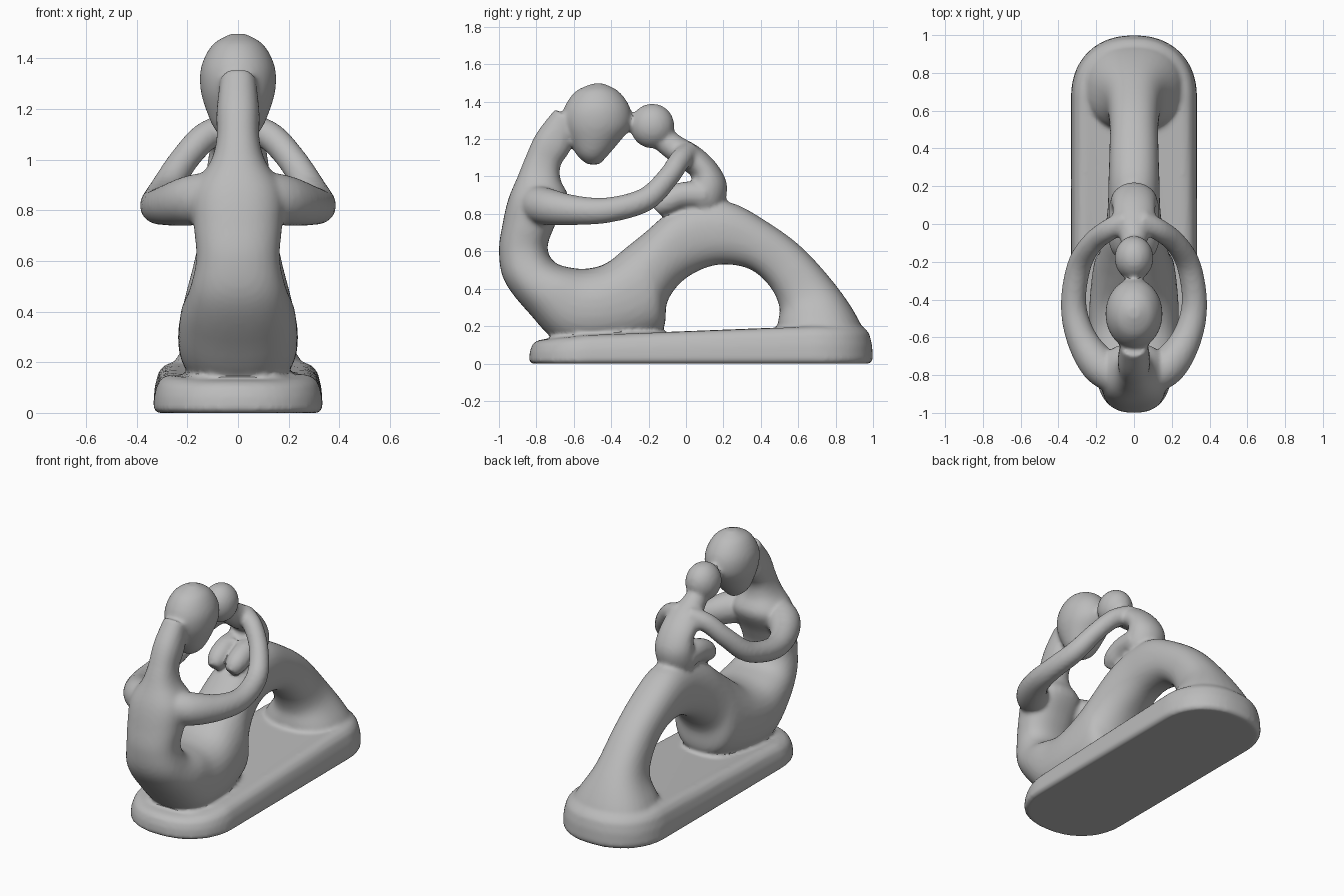
import bpy, bmesh, math
from mathutils import Vector

cube = bpy.data.objects.get("Cube")
if cube:
    bpy.data.objects.remove(cube, do_unlink=True)

stone = bpy.data.materials.new("grey_stone")
stone.use_nodes = True
GREY = (0.5, 0.5, 0.5, 1)
stone.diffuse_color = GREY
stone.node_tree.nodes["Principled BSDF"].inputs["Base Color"].default_value = GREY
parts = []


def skin(name, rings):
    """Closed skin over a list of point rings."""
    bm = bmesh.new()
    loops = [[bm.verts.new(p) for p in ring] for ring in rings]
    n = len(loops[0])
    for a, b in zip(loops, loops[1:]):
        for i in range(n):
            j = (i + 1) % n
            bm.faces.new((a[i], a[j], b[j], b[i]))
    bm.faces.new(loops[0][::-1])
    bm.faces.new(loops[-1])
    bmesh.ops.recalc_face_normals(bm, faces=bm.faces)
    mesh = bpy.data.meshes.new(name)
    bm.to_mesh(mesh)
    bm.free()
    mesh.materials.append(stone)
    obj = bpy.data.objects.new(name, mesh)
    bpy.context.collection.objects.link(obj)
    parts.append(obj)


def spline(rows, steps=6):
    """Smooth interpolation through rows of numbers."""
    rows = [Vector(r) for r in rows]
    out = []
    for i in range(len(rows) - 1):
        p1, p2 = rows[i], rows[i + 1]
        p0, p3 = rows[max(i - 1, 0)], rows[min(i + 2, len(rows) - 1)]
        for k in range(steps):
            t = k / steps
            out.append(0.5 * (2 * p1 + (p2 - p0) * t + (2 * p0 - 5 * p1 + 4 * p2 - p3) * t * t
                              + (3 * p1 - p0 - 3 * p2 + p3) * t ** 3))
    return out + [rows[-1]]


def ring(c, u, v, power=2.0, n=32):
    """Superellipse ring around c with half axes u and v."""
    pts = []
    for i in range(n):
        a = 2 * math.pi * i / n
        co, si = math.cos(a), math.sin(a)
        pts.append(c + u * math.copysign(abs(co) ** (2 / power), co)
                   + v * math.copysign(abs(si) ** (2 / power), si))
    return pts


def slab(name, rows, power=2.0):
    """Symmetric body; each row is outer y, z, inner y, z and half width."""
    rings = []
    for oy, oz, iy, iz, w in spline(rows):
        o, i = Vector((0, oy, oz)), Vector((0, iy, iz))
        rings.append(ring((o + i) / 2, Vector((w, 0, 0)), (o - i) / 2, power))
    skin(name, rings)


def tube(name, rows):
    """Round limb; each row is x, y, z and radius."""
    path = spline(rows)
    rings = []
    for i, p in enumerate(path):
        t = (path[min(i + 1, len(path) - 1)] - path[max(i - 1, 0)]).to_3d().normalized()
        side = t.cross(Vector((0, 0, 1))).normalized()
        rings.append(ring(p.to_3d(), side * p[3], side.cross(t) * p[3], n=20))
    skin(name, rings)


def ball(name, c, r):
    c = Vector(c)
    rings = []
    for i in range(1, 16):
        a = math.pi * i / 16
        s = math.sin(a)
        rings.append(ring(c + Vector((0, 0, r[2] * math.cos(a))),
                          Vector((r[0] * s, 0, 0)), Vector((0, r[1] * s, 0))))
    skin(name, rings)


# Plinth with rounded ends, rising slightly towards the back
def plinth_ring(inset, level):
    pts = []
    for i in range(64):
        a = 2 * math.pi * (i + 0.5) / 64
        co, si = math.cos(a), math.sin(a)
        r = 0.335 - inset
        x = r * math.copysign(abs(co) ** 0.9, co)
        y = r * math.copysign(abs(si) ** 0.9, si) + (0.665 if si > 0 else -0.505)
        h = 0.13 + 0.07 * min(max((y + 0.75) / 0.7, 0), 1)
        pts.append(Vector((x, y, h * level)))
    return pts


skin("plinth", [plinth_ring(*p) for p in
                ((0.015, 0), (0, 0.1), (0.005, 0.5), (0.02, 0.8), (0.045, 0.95), (0.08, 1))])

# Mother: one sweep from neck down the back, through the lap and over the knees
slab("mother_body", [
    (-0.70, 1.36, -0.58, 1.28, 0.07), (-0.80, 1.23, -0.62, 1.14, 0.085),
    (-0.86, 1.10, -0.67, 1.06, 0.085), (-0.90, 1.00, -0.67, 0.98, 0.11),
    (-0.95, 0.88, -0.63, 0.88, 0.18), (-0.98, 0.75, -0.70, 0.74, 0.175),
    (-1.00, 0.60, -0.74, 0.62, 0.165), (-0.97, 0.44, -0.70, 0.54, 0.19),
    (-0.84, 0.27, -0.60, 0.51, 0.225), (-0.66, 0.10, -0.51, 0.51, 0.235),
    (-0.40, 0.08, -0.42, 0.54, 0.235), (-0.14, 0.16, -0.32, 0.62, 0.215),
    (-0.10, 0.33, -0.22, 0.70, 0.185), (-0.02, 0.44, -0.10, 0.80, 0.16),
    (0.10, 0.51, 0.05, 0.86, 0.14), (0.22, 0.53, 0.24, 0.86, 0.135),
    (0.35, 0.50, 0.43, 0.76, 0.13), (0.45, 0.41, 0.62, 0.62, 0.13),
    (0.50, 0.30, 0.80, 0.42, 0.155), (0.49, 0.20, 0.92, 0.24, 0.24),
    (0.50, 0.08, 0.985, 0.08, 0.31)], power=2.3)
slab("mother_head", [
    (-0.50, 1.497, -0.44, 1.497, 0.03), (-0.59, 1.455, -0.36, 1.455, 0.1),
    (-0.65, 1.37, -0.30, 1.37, 0.145), (-0.66, 1.28, -0.295, 1.27, 0.148),
    (-0.62, 1.18, -0.36, 1.18, 0.12), (-0.58, 1.11, -0.42, 1.11, 0.085),
    (-0.53, 1.065, -0.46, 1.065, 0.03)])

# Child seated on the knees
ball("child_head", (0, -0.18, 1.27), (0.103, 0.118, 0.12))
slab("child_body", [
    (-0.08, 1.25, -0.20, 1.18, 0.06), (-0.02, 1.21, -0.12, 1.11, 0.075),
    (0.08, 1.15, -0.04, 1.05, 0.11), (0.17, 1.06, 0.03, 1.00, 0.115),
    (0.22, 0.95, 0.01, 0.95, 0.125), (0.19, 0.83, -0.03, 0.91, 0.125),
    (0.10, 0.78, -0.02, 0.97, 0.12)])
for s in (-1, 1):
    tube("child_leg", [(s * 0.06, 0.10, 0.90, 0.075), (s * 0.065, -0.02, 0.90, 0.07),
                       (s * 0.065, -0.11, 0.86, 0.065), (s * 0.06, -0.16, 0.82, 0.04)])
    # Arms of both figures form one continuous ring
    tube("joined_arm", [(s * 0.05, -0.82, 0.86, 0.1), (s * 0.18, -0.75, 0.84, 0.1),
                        (s * 0.28, -0.60, 0.82, 0.08), (s * 0.32, -0.42, 0.82, 0.068),
                        (s * 0.29, -0.22, 0.875, 0.064), (s * 0.22, -0.1, 0.99, 0.058),
                        (s * 0.13, -0.03, 1.09, 0.058), (s * 0.03, 0.02, 1.13, 0.06)])

# Fuse the parts into one softly blended carving
bpy.ops.object.select_all(action="DESELECT")
for p in parts:
    p.select_set(True)
statue = parts[1]
bpy.context.view_layer.objects.active = statue
bpy.ops.object.join()
statue.name = "mother_and_child_carving"
remesh = statue.modifiers.new("fuse", "REMESH")
remesh.mode = "VOXEL"
remesh.voxel_size = 0.013
remesh.use_smooth_shade = True
soften = statue.modifiers.new("soften", "SMOOTH")
soften.factor = 0.5
soften.iterations = 6
for m in ("fuse", "soften"):
    bpy.ops.object.modifier_apply(modifier=m)
if not statue.data.materials:
    statue.data.materials.append(stone)
bpy.ops.object.shade_smooth_by_angle(angle=math.radians(40))
